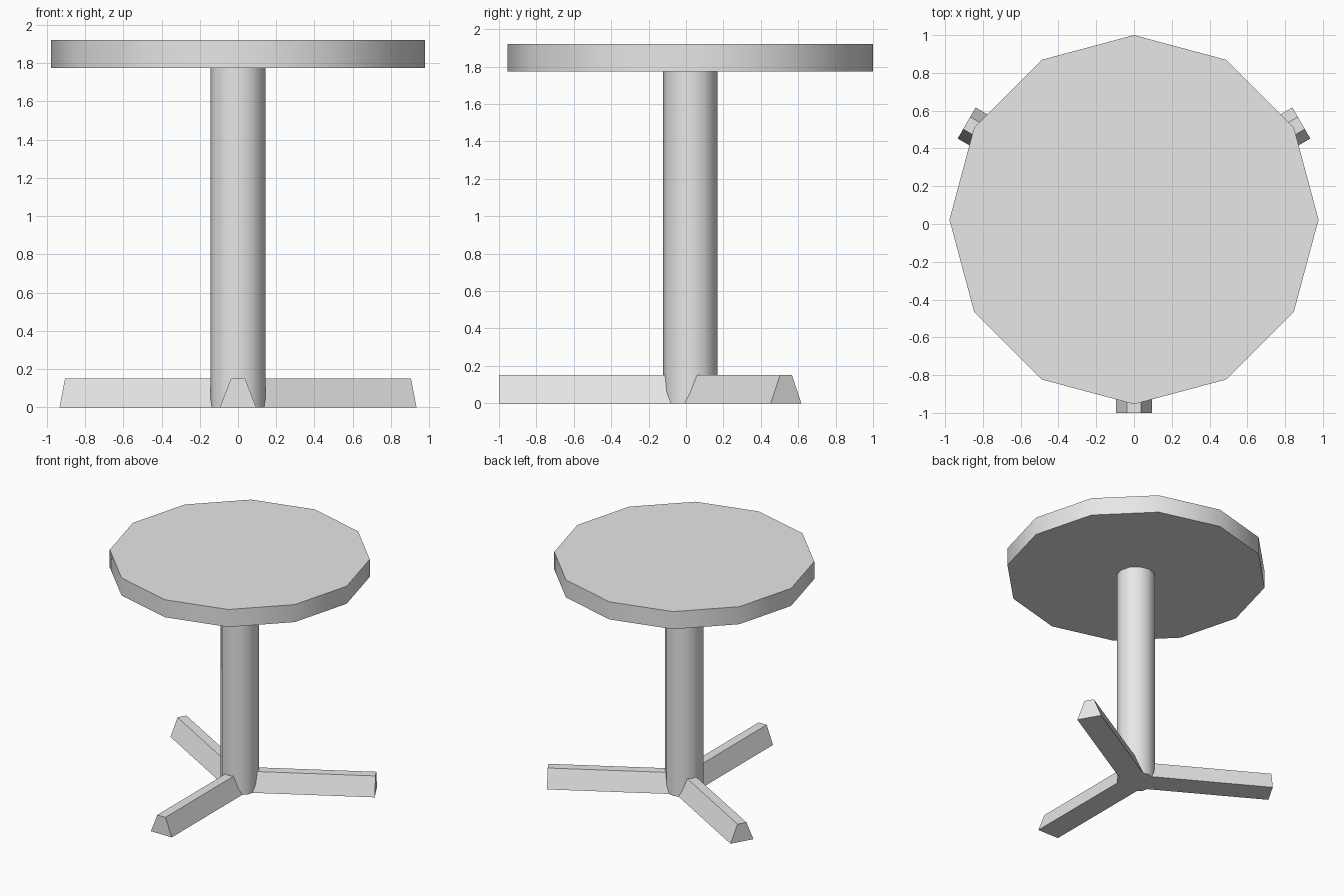
import bpy
import math
from mathutils import Matrix, Vector

cube = bpy.data.objects.get("Cube")
if cube:
    bpy.data.objects.remove(cube, do_unlink=True)

CENTRE_Y = 0.023
SIDES = 12

grey = bpy.data.materials.new("light_grey")
grey.use_nodes = True
grey.diffuse_color = (0.8, 0.8, 0.8, 1)
grey.node_tree.nodes["Principled BSDF"].inputs["Base Color"].default_value = (0.8, 0.8, 0.8, 1)


def disc(name, radius, bottom, top):
    """Twelve-sided upright cylinder with a corner pointing to the back."""
    bpy.ops.mesh.primitive_cylinder_add(
        vertices=SIDES, radius=radius, depth=top - bottom,
        location=(0, CENTRE_Y, (bottom + top) / 2))
    obj = bpy.context.object
    obj.name = name
    obj.data.materials.append(grey)
    bpy.ops.object.shade_smooth_by_angle(angle=math.radians(40))
    return obj


def foot(name, angle):
    """Bar with a trapezoid section, running outward from the column axis."""
    length, height, wide, narrow = 1.023, 0.15, 0.095, 0.037
    section = [(-wide, 0), (wide, 0), (narrow, height), (-narrow, height)]
    turn = Matrix.Rotation(angle, 3, "Z")
    verts = [turn @ Vector((x, y, z)) for x in (0, length) for y, z in section]
    faces = [(3, 2, 1, 0), (4, 5, 6, 7)]
    faces += [(i, (i + 1) % 4, (i + 1) % 4 + 4, i + 4) for i in range(4)]
    mesh = bpy.data.meshes.new(name)
    mesh.from_pydata(verts, [], faces)
    mesh.materials.append(grey)
    obj = bpy.data.objects.new(name, mesh)
    obj.location.y = CENTRE_Y
    bpy.context.collection.objects.link(obj)


# Table top and column
disc("table_top", 0.977, 1.775, 1.92)
disc("column", 0.145, 0, 1.78)

# Three feet, evenly spread
for name, degrees in (("front_foot", -90), ("left_foot", 30), ("right_foot", 150)):
    foot(name, math.radians(degrees))
